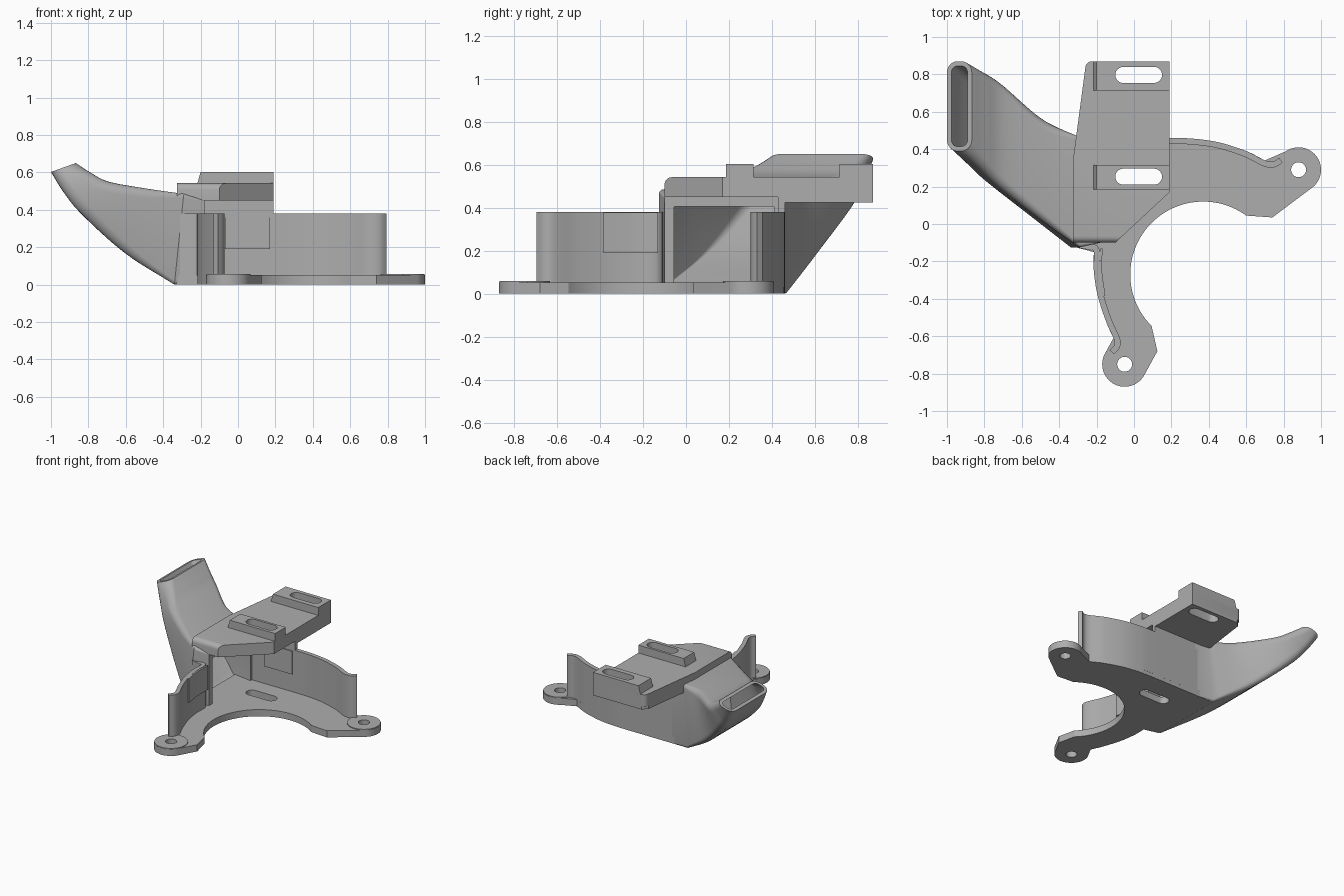
import bpy, bmesh, math
from mathutils import Vector

cube = bpy.data.objects.get("Cube")
if cube:
    bpy.data.objects.remove(cube)

grey = bpy.data.materials.new("plain grey")
grey.use_nodes = True
grey.diffuse_color = (0.42, 0.42, 0.42, 1)
grey.node_tree.nodes["Principled BSDF"].inputs["Base Color"].default_value = (0.42, 0.42, 0.42, 1)


def finish(name, bm):
    bmesh.ops.recalc_face_normals(bm, faces=bm.faces)
    mesh = bpy.data.meshes.new(name)
    bm.to_mesh(mesh)
    bm.free()
    mesh.materials.append(grey)
    obj = bpy.data.objects.new(name, mesh)
    bpy.context.collection.objects.link(obj)
    return obj


def prism(name, pts, low, high, axis="z"):
    """Extrude an outline along z, or an xz outline along y."""
    place = (lambda p, h: (p[0], p[1], h)) if axis == "z" else (lambda p, h: (p[0], h, p[1]))
    bm = bmesh.new()
    face = bm.faces.new([bm.verts.new(place(p, low)) for p in pts])
    new = bmesh.ops.extrude_face_region(bm, geom=[face])["geom"]
    step = Vector(place((0, 0), high - low))
    bmesh.ops.translate(bm, vec=step, verts=[v for v in new if isinstance(v, bmesh.types.BMVert)])
    return finish(name, bm)


def box(name, x0, x1, y0, y1, z0, z1):
    return prism(name, [(x0, y0), (x1, y0), (x1, y1), (x0, y1)], z0, z1)


def arc(cx, cy, r, a0, a1, n=24):
    angles = [math.radians(a0 + (a1 - a0) * i / n) for i in range(n + 1)]
    return [(cx + r * math.cos(a), cy + r * math.sin(a)) for a in angles]


def spline(keys, steps=8):
    """Smooth curve through keys of any dimension."""
    ks = [Vector(k) for k in keys]
    ks = [2 * ks[0] - ks[1]] + ks + [2 * ks[-1] - ks[-2]]
    out = []
    for a, b, c, d in zip(ks, ks[1:], ks[2:], ks[3:]):
        for i in range(steps):
            t = i / steps
            out.append(0.5 * (2 * b + (c - a) * t + (2 * a - 5 * b + 4 * c - d) * t * t
                              + (3 * b - a - 3 * c + d) * t ** 3))
    return out + [ks[-2]]


def cut(obj, outlines):
    """Cut vertical holes through an object."""
    for pts in outlines:
        cutter = prism("cutter", pts, -0.2, 0.9)
        cutter.hide_render = True
        mod = obj.modifiers.new("hole", "BOOLEAN")
        mod.operation, mod.solver, mod.object = "DIFFERENCE", "EXACT", cutter
        bpy.context.view_layer.update()
        graph = bpy.context.evaluated_depsgraph_get()
        mesh = bpy.data.meshes.new_from_object(obj.evaluated_get(graph))
        obj.modifiers.clear()
        obj.data = mesh
        bpy.data.objects.remove(cutter)
    return obj


def smooth(obj, angle=30):
    bpy.ops.object.select_all(action="DESELECT")
    obj.select_set(True)
    bpy.context.view_layer.objects.active = obj
    bpy.ops.object.shade_smooth_by_angle(angle=math.radians(angle))


def slot(y, x0=-0.1, x1=0.15, r=0.043):
    return arc(x0 + r, y, r, 90, 270, 12) + arc(x1 - r, y, r, -90, 90, 12)


# Base plate with round cut-out and two ears
ears = {"right": (0.88, 0.29), "front": (-0.05, -0.75)}
holes = [arc(x, y, 0.04, 0, 345, 23) for x, y in ears.values()]
back_edge = [(0.19, 0.46), (0.33, 0.455), (0.46, 0.435), (0.6, 0.39), (0.7, 0.34)]
front_edge = [(-0.215, -0.15), (-0.215, -0.25), (-0.195, -0.38), (-0.15, -0.52), (-0.11, -0.61)]
outline = [(-0.33, 0.46)] + [tuple(p) for p in spline(back_edge)]
outline += arc(*ears["right"], 0.12, 125, -50)
outline += [(0.74, 0.035), (0.6, 0.045)]
outline += arc(0.37, -0.27, 0.39, 53, 225, 48)
outline += [(0.125, -0.68)] + arc(*ears["front"], 0.12, -30, -205)
outline += [tuple(p) for p in reversed(spline(front_edge))] + [(-0.33, -0.12)]
smooth(cut(prism("base_plate", outline, 0, 0.052), holes + [slot(0.253)]))
for (side, (x, y)), hole in zip(ears.items(), holes):
    smooth(cut(prism(side + "_ear_pad", arc(x, y, 0.118, 0, 352.5, 47), 0.01, 0.058), [hole]))


# Curved upright walls ending in small hooks
def wall(name, keys, thick, z0, z1, side):
    path = spline(keys)
    outer, inner = [], []
    for i, p in enumerate(path):
        d = (path[min(i + 1, len(path) - 1)] - path[max(i - 1, 0)]).normalized()
        n = Vector((d.y, -d.x)) * side
        outer.append(tuple(p))
        inner.append(tuple(p + n * thick))
    smooth(prism(name, outer + inner[::-1], z0, z1))


wall("back_wall", [(-0.2, 0.46)] + back_edge + [(0.745, 0.335), (0.775, 0.355)],
     0.032, 0.03, 0.38, 1)
wall("front_wall", [(-0.31, -0.125), (-0.235, -0.14)] + front_edge + [(-0.105, -0.645), (-0.13, -0.675)],
     0.032, 0.03, 0.38, -1)
wall("front_wall_pad", [(-0.18, -0.13), (-0.183, -0.25), (-0.165, -0.385)], 0.012, 0.19, 0.378, -1)
box("back_wall_pad", -0.07, 0.17, 0.42, 0.435, 0.19, 0.37)

# Hollow duct: bottom x z, top x z, bottom y pair, top y pair, corner radius, wall
keys = [
    (-0.18, 0, -0.18, 0.45, -0.1, 0.455, -0.1, 0.455, 0.006, 0.045),
    (-0.34, 0, -0.29, 0.485, -0.125, 0.475, -0.125, 0.465, 0.02, 0.04),
    (-0.6, 0.165, -0.48, 0.512, 0.075, 0.62, 0.01, 0.555, 0.05, 0.035),
    (-0.83, 0.37, -0.69, 0.55, 0.25, 0.775, 0.18, 0.75, 0.06, 0.028),
    (-0.93, 0.49, -0.79, 0.6, 0.335, 0.83, 0.295, 0.82, 0.06, 0.025),
    (-1, 0.602, -0.867, 0.65, 0.39, 0.87, 0.39, 0.87, 0.06, 0.025),
]


def ring(s, inset):
    xb, zb, xt, zt, fb, bb, ft, bt, r, t = s
    width, height = bb - fb, math.hypot(xt - xb, zt - zb)
    t *= inset
    r = max(0.004, min(r, height * 0.45) - t)
    pts = []
    for q, (cx, cy) in enumerate([(1, 1), (0, 1), (0, 0), (1, 0)]):
        px = width - t - r if cx else t + r
        py = height - t - r if cy else t + r
        for a, b in arc(px, py, r, q * 90, q * 90 + 90, 6):
            u, v = a / width, b / height
            low = Vector((xb, fb + (bb - fb) * u, zb))
            high = Vector((xt, ft + (bt - ft) * u, zt))
            pts.append(low.lerp(high, v))
    return pts


sections = spline(keys[1:], 7)
sections = [Vector(keys[0])] + sections
loops = [ring(s, 0) for s in sections] + [ring(s, 1) for s in reversed(sections)]
bm = bmesh.new()
rows = [[bm.verts.new(p) for p in loop] for loop in loops]
for a, b in zip(rows, rows[1:] + rows[:1]):
    for i in range(len(a)):
        j = (i + 1) % len(a)
        bm.faces.new((a[i], a[j], b[j], b[i]))
smooth(finish("air_duct", bm), 35)

# Mounting bracket over the opening, with its front edge rounded
slots = [slot(0.253), slot(0.797)]
top = [(-0.325, -0.1), (-0.1, -0.1), (0.19, 0.17), (0.19, 0.87)]
top += arc(-0.225, 0.835, 0.035, 90, 175, 6) + [(-0.325, 0.35)]
plate = prism("bracket_plate", top, 0.45, 0.542)
bm = bmesh.new()
bm.from_mesh(plate.data)
edges = [e for e in bm.edges if all(v.co.y < -0.05 and v.co.z > 0.5 for v in e.verts)]
bmesh.ops.bevel(bm, geom=edges, offset=0.035, segments=5, profile=0.5, affect="EDGES")
bm.to_mesh(plate.data)
bm.free()
smooth(cut(plate, slots))
under = [(-0.31, 0.46), (0.19, 0.46), (0.19, 0.87), (-0.225, 0.87), (-0.26, 0.835)]
smooth(cut(prism("bracket_underside", under, 0.425, 0.451), slots[1:]))
box("bracket_support", -0.18, 0.19, 0.428, 0.46, 0.36, 0.452)

# Raised slotted bosses with a sloped end
ramp = [(-0.22, 0.53), (0.19, 0.53), (0.19, 0.603), (-0.2, 0.603)]
for name, y0, y1 in (("front_boss", 0.185, 0.315), ("rear_boss", 0.715, 0.87)):
    smooth(cut(prism(name, ramp, y0, y1, "y"), slots))
